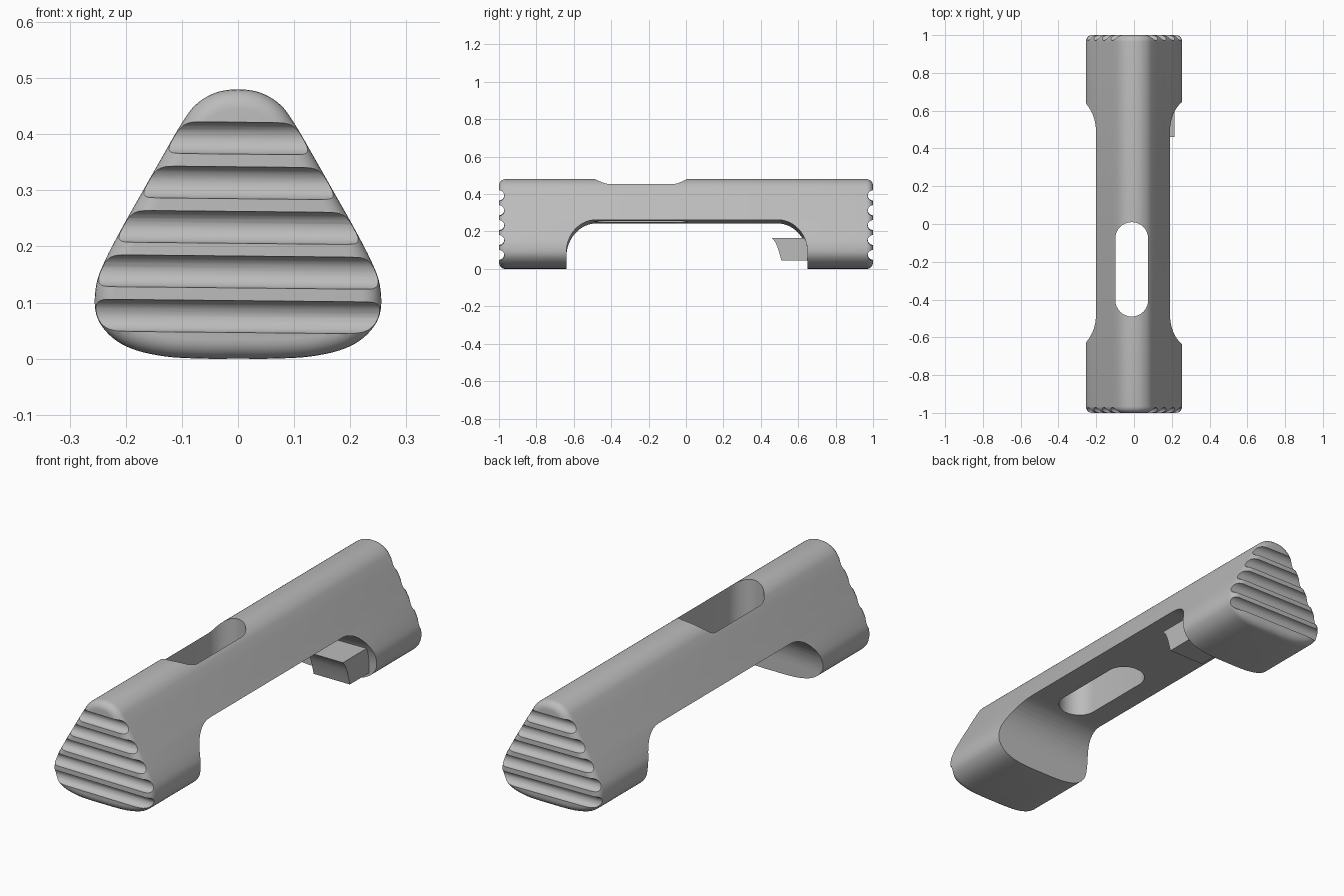
import bpy, bmesh, math
from mathutils import Vector

if "Cube" in bpy.data.objects:
    bpy.data.objects.remove(bpy.data.objects["Cube"], do_unlink=True)

grey = bpy.data.materials.new("mid grey")
grey.use_nodes = True
colour = (0.5, 0.5, 0.5, 1)
grey.diffuse_color = colour
grey.node_tree.nodes["Principled BSDF"].inputs["Base Color"].default_value = colour


def make_object(name, bm):
    bmesh.ops.recalc_face_normals(bm, faces=bm.faces[:])
    mesh = bpy.data.meshes.new(name)
    bm.to_mesh(mesh)
    bm.free()
    mesh.materials.append(grey)
    ob = bpy.data.objects.new(name, mesh)
    bpy.context.collection.objects.link(ob)
    return ob


def loft(bm, rings):
    """Skin a stack of equal-sized closed rings and cap both ends."""
    rows = [[bm.verts.new(p) for p in ring] for ring in rings]
    n = len(rows[0])
    for a, b in zip(rows, rows[1:]):
        for i in range(n):
            j = (i + 1) % n
            bm.faces.new((a[i], a[j], b[j], b[i]))
    bm.faces.new(rows[0][::-1])
    bm.faces.new(rows[-1])


def smooth_loop(points, steps):
    """Closed Catmull-Rom curve through the points."""
    out, n = [], len(points)
    for i in range(n):
        a, b, c, d = (points[(i + k) % n] for k in (-1, 0, 1, 2))
        for s in range(steps):
            t = s / steps
            out.append(0.5 * (2 * b + (c - a) * t + (2 * a - 5 * b + 4 * c - d) * t ** 2
                              + (3 * b - a - 3 * c + d) * t ** 3))
    return out


def boolean(target, cutter, operation):
    mod = target.modifiers.new(cutter.name, "BOOLEAN")
    mod.operation = operation
    mod.solver = "EXACT"
    mod.object = cutter
    with bpy.context.temp_override(object=target, active_object=target):
        bpy.ops.object.modifier_apply(modifier=mod.name)
    bpy.data.objects.remove(cutter, do_unlink=True)


# Handle body: rounded triangular bar with filleted ends
half = [(0.04, 0.474), (0.075, 0.453), (0.1, 0.42), (0.135, 0.36), (0.169, 0.3),
        (0.203, 0.24), (0.237, 0.175), (0.253, 0.13), (0.253, 0.08), (0.23, 0.043),
        (0.19, 0.018), (0.13, 0.004), (0.06, 0)]
points = [(0, 0.48)] + half + [(0, 0)] + [(-x, z) for x, z in reversed(half)]
profile = smooth_loop([Vector(p) for p in points], 5)
count = len(profile)
inward = []
for i in range(count):
    t = (profile[(i + 1) % count] - profile[i - 1]).normalized()
    inward.append(Vector((t.y, -t.x)))
fillet = 0.035


def body_ring(y, inset):
    pts = [p + n * inset for p, n in zip(profile, inward)]
    return [(p.x, y, p.y) for p in pts]


steps = [k * math.pi / 12 for k in range(7)]
ends = [(1 - fillet * (1 - math.sin(a)), fillet * (1 - math.cos(a))) for a in steps]
rings = [body_ring(-y, d) for y, d in reversed(ends)] + [body_ring(y, d) for y, d in ends]
bm = bmesh.new()
loft(bm, rings)
handle = make_object("handle_body", bm)

# Finger opening below, with curved ends and a slightly tilted roof
def arc(cy, ry, start):
    angles = [start + k * math.pi / 24 for k in range(13)]
    return [(cy + ry * math.cos(a), 0.075 + 0.178 * math.sin(a)) for a in angles]


outline = [(-0.64, -0.2), (0.65, -0.2)]
outline += arc(0.49, 0.16, 0) + arc(-0.48, 0.16, math.pi / 2)
bm = bmesh.new()
loft(bm, [[(x, y, z + 0.05 * x) for y, z in outline] for x in (-0.4, 0.4)])
boolean(handle, make_object("opening_cutter", bm), "DIFFERENCE")

# Round-ended slot through the top
r, slot = 0.087, []
for k in range(34):
    a = (k % 17) * math.pi / 16 + (math.pi if k > 16 else 0)
    slot.append((-0.012 + r * math.cos(a), (-0.077 if k < 17 else -0.403) + r * math.sin(a)))
bm = bmesh.new()
loft(bm, [[(x, y, z) for x, y in slot] for z in (0.1, 0.6)])
boolean(handle, make_object("slot_cutter", bm), "DIFFERENCE")

# Grip grooves across both ends
bm = bmesh.new()
for side in (-1, 1):
    for row in range(5):
        zc = 0.075 + row * 0.0795
        ring = [(side + 0.0285 * math.cos(a), zc + 0.0285 * math.sin(a))
                for a in (k * math.pi / 12 for k in range(24))]
        loft(bm, [[(x, y, z - 0.01 * x) for y, z in ring] for x in (-0.4, 0.4)])
boolean(handle, make_object("groove_cutter", bm), "DIFFERENCE")

# Latch hook in the rear of the opening, with a hollow front
hook = [(0.7, 0.045), (0.7, 0.165), (0.46, 0.165)]
hook += [(0.46 + 0.05 * t ** 0.6, 0.165 - 0.12 * t) for t in (0.2, 0.4, 0.6, 0.8, 1)]
bm = bmesh.new()
loft(bm, [[(x, y, z) for y, z in hook] for x in (0.03, 0.215)])
boolean(handle, make_object("latch_hook", bm), "UNION")

# Smooth curved surfaces, keep cut edges crisp
bpy.ops.object.select_all(action="DESELECT")
handle.select_set(True)
bpy.context.view_layer.objects.active = handle
bpy.ops.object.shade_smooth_by_angle(angle=math.radians(30))
